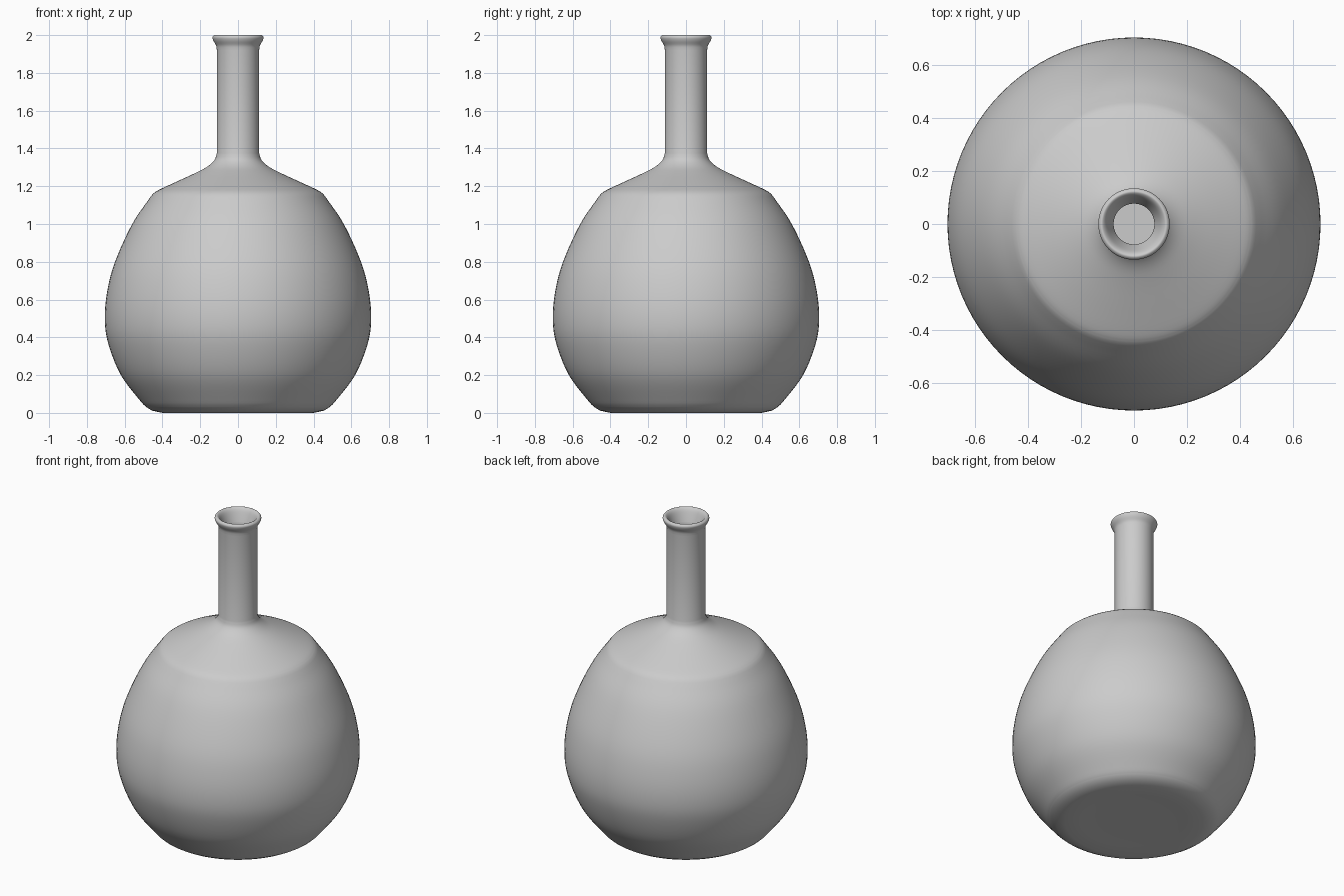
import bpy, bmesh, math
from mathutils import Vector

if "Cube" in bpy.data.objects:
    bpy.data.objects.remove(bpy.data.objects["Cube"])

SEGMENTS = 96


def smooth_curve(points, steps=5):
    """Catmull-Rom curve through (radius, height) points."""
    p = [Vector(q) for q in points]
    p = [2 * p[0] - p[1]] + p + [2 * p[-1] - p[-2]]
    out = []
    for a, b, c, d in zip(p, p[1:], p[2:], p[3:]):
        for i in range(steps):
            t = i / steps
            out.append(0.5 * (2 * b + (c - a) * t + (2 * a - 5 * b + 4 * c - d) * t * t
                              + (3 * b - a - 3 * c + d) * t ** 3))
    out.append(p[-2])
    return out


def lathe(name, profile, material):
    """Turn a closed-at-the-axis profile around z."""
    bm = bmesh.new()
    rings = []
    for r, z in profile:
        if r < 1e-5:
            rings.append([bm.verts.new((0, 0, z))] * SEGMENTS)
        else:
            rings.append([bm.verts.new((r * math.cos(2 * math.pi * i / SEGMENTS),
                                        r * math.sin(2 * math.pi * i / SEGMENTS), z))
                          for i in range(SEGMENTS)])
    for low, high in zip(rings, rings[1:]):
        for i in range(SEGMENTS):
            j = (i + 1) % SEGMENTS
            quad = list(dict.fromkeys([low[i], low[j], high[j], high[i]]))
            bm.faces.new(quad).smooth = True
    bmesh.ops.recalc_face_normals(bm, faces=bm.faces)
    mesh = bpy.data.meshes.new(name)
    bm.to_mesh(mesh)
    bm.free()
    mesh.materials.append(material)
    obj = bpy.data.objects.new(name, mesh)
    bpy.context.collection.objects.link(obj)
    return obj


grey = bpy.data.materials.new("plain grey")
grey.diffuse_color = (0.6, 0.6, 0.6, 1)
grey.use_nodes = True
grey.node_tree.nodes["Principled BSDF"].inputs["Base Color"].default_value = grey.diffuse_color

# Outside: base, round belly, shoulder
base = [(0, 0.006), (0.15, 0.006), (0.30, 0.008), (0.40, 0.0), (0.455, 0.012)]
belly = smooth_curve([(0.485, 0.03), (0.52, 0.067), (0.62, 0.2), (0.685, 0.36),
                      (0.705, 0.49), (0.693, 0.64), (0.651, 0.8), (0.56, 1.0), (0.462, 1.145)])
shoulder = smooth_curve([(0.45, 1.16), (0.42, 1.18), (0.33, 1.222), (0.23, 1.268),
                         (0.165, 1.302), (0.125, 1.338), (0.112, 1.375)], 4)
# Neck and flared lip, over the rim and into the bore
lip = smooth_curve([(0.112, 1.92), (0.116, 1.945), (0.13, 1.97), (0.135, 1.988), (0.128, 1.999),
                    (0.118, 2.0), (0.105, 1.985), (0.09, 1.95), (0.077, 1.915)], 4)
# Inside: hollow with a thin wall
inside = [(0.077, 1.36), (0.09, 1.325), (0.15, 1.27), (0.31, 1.19), (0.42, 1.135)]
inside += smooth_curve([(0.43, 1.125), (0.53, 0.98), (0.617, 0.79), (0.658, 0.64), (0.67, 0.49),
                        (0.65, 0.36), (0.59, 0.21), (0.5, 0.09), (0.46, 0.05)], 3)
inside += [(0.42, 0.04), (0.2, 0.04), (0, 0.04)]

bottle = lathe("bottle", base + belly + shoulder + lip + inside, grey)
